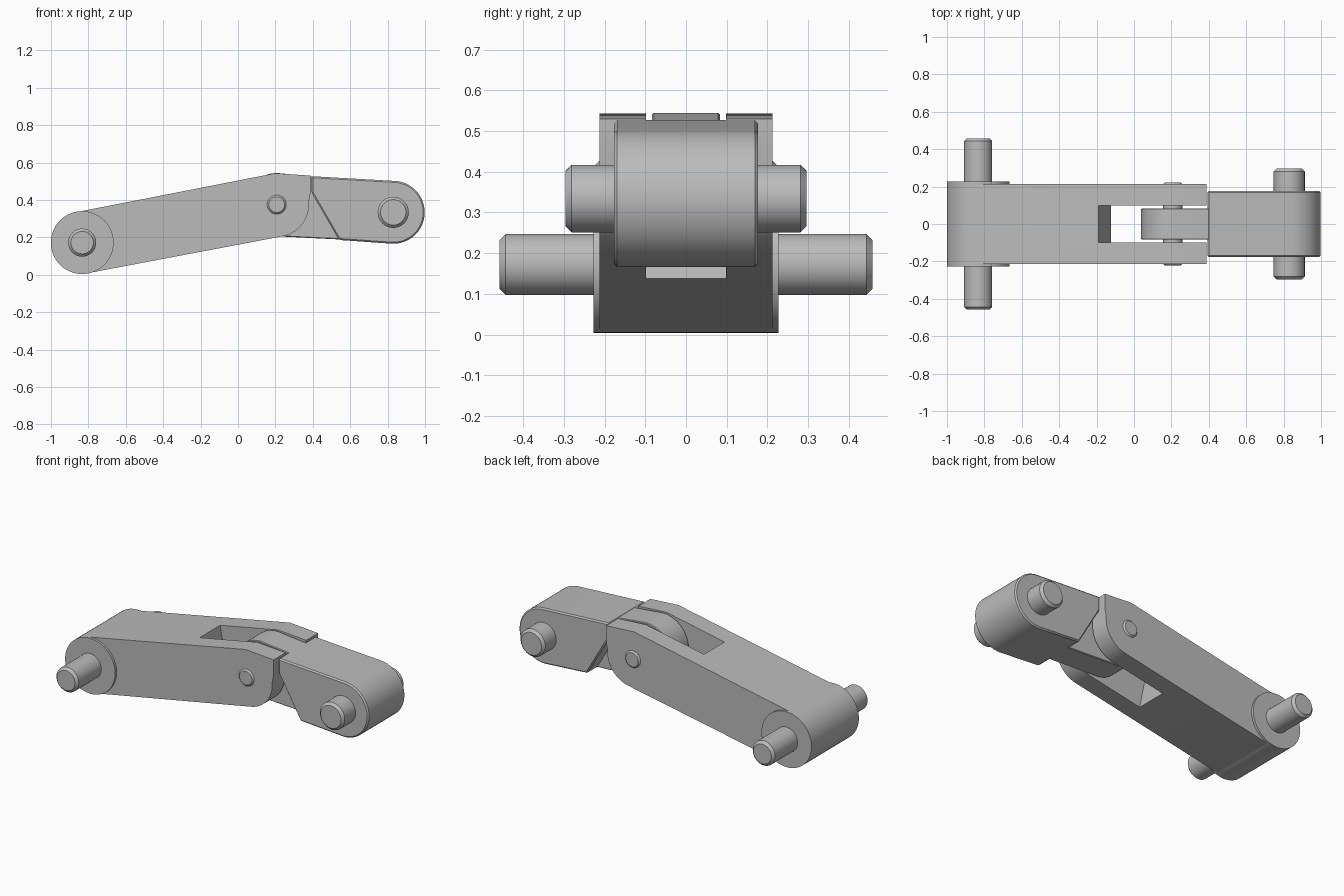
import bpy, bmesh
from math import sin, cos, radians
from mathutils import Matrix

cube = bpy.data.objects.get("Cube")
if cube:
    bpy.data.objects.remove(cube, do_unlink=True)

steel = bpy.data.materials.new("grey steel")
steel.use_nodes = True
steel.diffuse_color = (0.5, 0.5, 0.5, 1)
steel.node_tree.nodes["Principled BSDF"].inputs["Base Color"].default_value = steel.diffuse_color

REAR, HINGE, FRONT = (-0.833, 0.172), (0.207, 0.375), (0.83, 0.334)


def arc(centre, r, start, end, n=32):
    angles = [radians(start + (end - start) * i / n) for i in range(n + 1)]
    return [(centre[0] + r * cos(a), centre[1] + r * sin(a)) for a in angles]


def prism(name, outline, half, chamfer=0):
    """Extrude an x-z outline symmetrically along y."""
    bm = bmesh.new()
    face = bm.faces.new([bm.verts.new((x, -half, z)) for x, z in outline])
    side = bmesh.ops.extrude_face_region(bm, geom=[face])
    verts = [v for v in side["geom"] if isinstance(v, bmesh.types.BMVert)]
    bmesh.ops.translate(bm, verts=verts, vec=(0, 2 * half, 0))
    bmesh.ops.recalc_face_normals(bm, faces=bm.faces)
    mesh = bpy.data.meshes.new(name)
    bm.to_mesh(mesh)
    bm.free()
    mesh.materials.append(steel)
    ob = bpy.data.objects.new(name, mesh)
    bpy.context.collection.objects.link(ob)
    if chamfer:
        bevel = ob.modifiers.new("chamfer", "BEVEL")
        bevel.width = chamfer
        bevel.segments = 1
        bevel.limit_method = "ANGLE"
        bevel.angle_limit = radians(30)
    return ob


def activate(ob):
    bpy.ops.object.select_all(action="DESELECT")
    ob.select_set(True)
    bpy.context.view_layer.objects.active = ob


def smooth(ob):
    activate(ob)
    for mod in list(ob.modifiers):
        bpy.ops.object.modifier_apply(modifier=mod.name)
    bpy.ops.object.shade_smooth_by_angle(angle=radians(25))


def disc(name, centre, r, half, chamfer=0):
    smooth(prism(name, arc(centre, r, 0, 360, 64)[:-1], half, chamfer))


# Long arm with a slot that forks its hinge end
arm = prism("long_arm",
            arc(REAR, 0.166, 101, 281)
            + arc(HINGE, 0.172, -79, 5)
            + [(0.388, 0.44), (0.388, 0.53), (0.2, 0.543)], 0.213)
cutter = prism("slot_cutter",
               [(-0.206, 0.55), (-0.112, 0.08), (0.5, 0.08), (0.5, 0.7), (-0.206, 0.7)], 0.098)
cutter.hide_render = True
slot = arm.modifiers.new("slot", "BOOLEAN")
slot.operation = "DIFFERENCE"
slot.solver = "EXACT"
slot.object = cutter
smooth(arm)
bpy.data.objects.remove(cutter, do_unlink=True)

# Short arm: wide rounded block and the tongue inside the fork
smooth(prism("short_arm",
             arc(FRONT, 0.168, -93, 87)
             + [(0.393, 0.527), (0.393, 0.44), (0.54, 0.186)], 0.177, 0.008))
smooth(prism("hinge_tongue",
             arc(HINGE, 0.169, 87, 267)
             + [(0.56, 0.188), (0.42, 0.44), (0.42, 0.523)], 0.083, 0.004))

# Round boss and pins
disc("rear_boss", REAR, 0.168, 0.227)
disc("rear_pin", REAR, 0.075, 0.458, 0.015)
disc("hinge_pin", HINGE, 0.052, 0.222, 0.01)
disc("front_pin", FRONT, 0.083, 0.296, 0.015)
